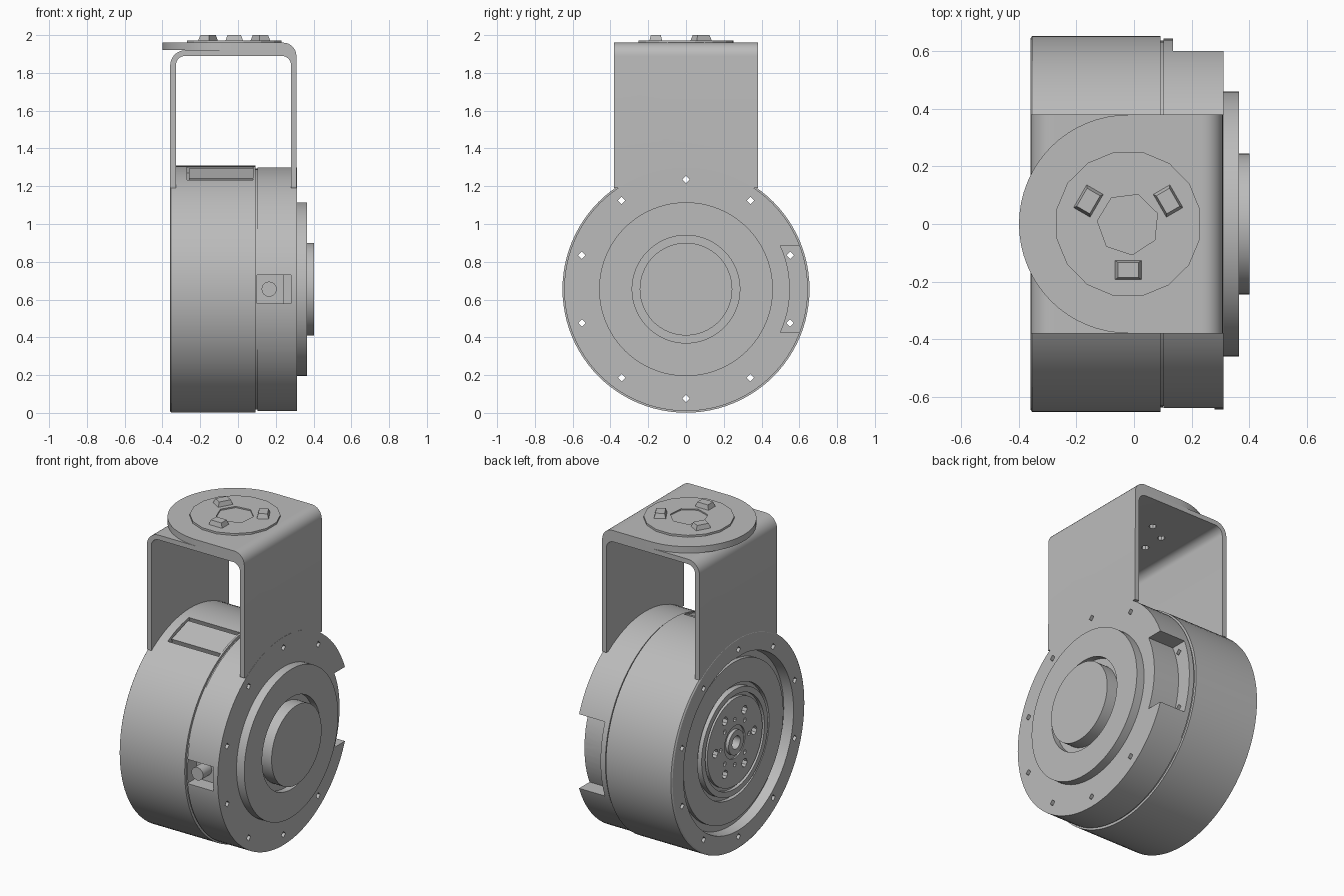
import bpy, bmesh, math
from mathutils import Matrix, Vector

if "Cube" in bpy.data.objects:
    bpy.data.objects.remove(bpy.data.objects["Cube"])

grey = bpy.data.materials.new("machined_grey")
grey.use_nodes = True
grey.diffuse_color = (0.5, 0.5, 0.5, 1)
grey.node_tree.nodes["Principled BSDF"].inputs["Base Color"].default_value = (0.5, 0.5, 0.5, 1)

CZ = 0.655  # height of the motor axis


def finish(name, bm):
    bmesh.ops.recalc_face_normals(bm, faces=bm.faces)
    me = bpy.data.meshes.new(name)
    bm.to_mesh(me)
    bm.free()
    me.materials.append(grey)
    ob = bpy.data.objects.new(name, me)
    bpy.context.collection.objects.link(ob)
    return ob


def prism(name, outlines, axis, lo, hi, taper=1.0):
    """Extrude one or more 2D outlines along an axis."""
    place = {"x": lambda a, b, t: (t, a, b),
             "y": lambda a, b, t: (a, t, b),
             "z": lambda a, b, t: (a, b, t)}[axis]
    bm = bmesh.new()
    for pts in outlines:
        n = len(pts)
        ca, cb = sum(p[0] for p in pts) / n, sum(p[1] for p in pts) / n
        low = [bm.verts.new(place(a, b, lo)) for a, b in pts]
        top = [bm.verts.new(place(ca + (a - ca) * taper, cb + (b - cb) * taper, hi)) for a, b in pts]
        bm.faces.new(low)
        bm.faces.new(top)
        for i in range(n):
            j = (i + 1) % n
            bm.faces.new((low[i], low[j], top[j], top[i]))
    return finish(name, bm)


def arc(ca, cb, r, start, end, n):
    angles = [math.radians(start + (end - start) * i / n) for i in range(n + 1)]
    return [(ca + r * math.cos(t), cb + r * math.sin(t)) for t in angles]


def ngon(ca, cb, r, n, start=0):
    return arc(ca, cb, r, start, start + 360, n)[:-1]


def ring_of(count, radius, r, sides, ca, cb, start=90):
    return [ngon(a, b, r, sides, 90) for a, b in ngon(ca, cb, radius, count, start)]


def rect(a0, a1, b0, b1):
    return [(a0, b0), (a1, b0), (a1, b1), (a0, b1)]


def lathe(name, profile, steps=96):
    """Turn an (x, radius) profile about the motor axis."""
    bm = bmesh.new()
    vs = [bm.verts.new((x, 0, CZ + r)) for x, r in profile]
    es = [bm.edges.new(p) for p in zip(vs, vs[1:])]
    bmesh.ops.spin(bm, geom=vs + es, cent=(0, 0, CZ), axis=(1, 0, 0),
                   angle=math.tau, steps=steps, use_duplicate=False)
    bmesh.ops.remove_doubles(bm, verts=bm.verts, dist=0.0005)
    return finish(name, bm)


def cut(target, cutter, keep=False):
    mod = target.modifiers.new("cut", "BOOLEAN")
    mod.operation, mod.solver, mod.object = "DIFFERENCE", "EXACT", cutter
    bpy.context.view_layer.objects.active = target
    bpy.ops.object.modifier_apply(modifier=mod.name)
    if not keep:
        bpy.data.objects.remove(cutter)


# Motor housing: recessed output face, drum, seam, rear cover, stepped boss
housing = lathe("motor_housing", [
    (-0.26, 0), (-0.26, 0.04), (-0.345, 0.04), (-0.345, 0.075), (-0.325, 0.075),
    (-0.325, 0.10), (-0.335, 0.10), (-0.335, 0.27), (-0.315, 0.27), (-0.315, 0.29),
    (-0.335, 0.29), (-0.335, 0.325), (-0.30, 0.325), (-0.30, 0.35), (-0.325, 0.35),
    (-0.325, 0.49), (-0.30, 0.49), (-0.30, 0.53), (-0.36, 0.54), (-0.36, 0.645),
    (-0.354, 0.654), (0.092, 0.654), (0.092, 0.638), (0.102, 0.638), (0.102, 0.645),
    (0.312, 0.645), (0.312, 0.46), (0.365, 0.46), (0.365, 0.285), (0.325, 0.285),
    (0.325, 0.245), (0.402, 0.245), (0.402, 0)])

# Bolt holes around the rim and in the output hub
rim_holes = prism("rim_hole_cutter", ring_of(10, 0.58, 0.02, 4, 0, CZ), "x", -0.5, 0.5)
cut(housing, rim_holes, keep=True)
cut(housing, prism("hub_holes", ring_of(6, 0.19, 0.026, 8, 0, CZ, 60)
                   + ring_of(8, 0.14, 0.014, 6, 0, CZ), "x", -0.5, -0.29))

# Cable window at the back of the rear cover
half = math.degrees(math.asin(0.23 / 0.55))
cut(housing, prism("window", [arc(0, CZ, 0.55, -half, half, 12)
                              + [(0.8, CZ + 0.23), (0.8, CZ - 0.23)]], "x", 0.135, 0.5))

# Connector pocket at the front with a round plug
cut(housing, prism("pocket", [rect(0.1, 0.24, CZ - 0.075, CZ + 0.075)], "y", -0.8, -0.55))
cut(housing, prism("pocket_step", [rect(0.23, 0.28, CZ - 0.075, CZ + 0.075)], "y", -0.8, -0.58))
plug = prism("connector_plug", [ngon(0.165, CZ, 0.04, 24)], "y", -0.635, -0.53)


# Sunk cover plate on the upper front of the drum
def tilt(ob):
    ob.data.transform(Matrix.Translation(Vector((0, 0, CZ))) @ Matrix.Rotation(math.radians(18), 4, "X"))
    return ob


cut(housing, tilt(prism("plate_pocket", [rect(-0.27, 0.08, -0.11, 0.11)], "z", 0.61, 0.8)))
cover_plate = tilt(prism("cover_plate", [rect(-0.26, 0.08, -0.085, 0.085)], "z", 0.59, 0.645))

# U bracket: outer outline, then inner outline back down
outer = ([(-0.359, 1.19)] + arc(-0.279, 1.84, 0.08, 180, 90, 8)
         + [(0.23, 1.92), (0.23, 1.96)] + arc(0.239, 1.89, 0.07, 90, 0, 8) + [(0.311, 1.19)])
inner = ([(0.281, 1.19)] + arc(0.231, 1.84, 0.05, 0, 90, 8)
         + arc(-0.279, 1.84, 0.05, 90, 180, 8) + [(-0.329, 1.19)])
bracket = prism("u_bracket", [outer + inner], "y", -0.38, 0.38)
cut(bracket, rim_holes)

# Round-ended mounting plate on top of the bracket
PX = -0.02
mount = prism("mounting_plate", [arc(PX, 0, 0.38, 90, 270, 32) + [(0.235, -0.38), (0.235, 0.38)]],
              "z", 1.92, 1.96)
under_holes = prism("under_holes", ring_of(6, 0.14, 0.022, 8, PX, 0), "z", 1.8, 1.94)
cut(bracket, under_holes, keep=True)
cut(mount, under_holes)

# Coupling disc with a shallow centre recess and three lugs
disc = prism("coupling_disc", [ngon(PX, 0, 0.255, 16, 11)], "z", 1.955, 1.972)
cut(disc, prism("disc_recess", [ngon(PX, 0, 0.108, 7, 20)], "z", 1.964, 2.1))
for i, angle in enumerate((30, 150, 270)):
    lug = prism("coupling_lug_%d" % (i + 1), [rect(0.125, 0.195, -0.048, 0.048)], "z", 1.965, 2.0, 0.75)
    lug.data.transform(Matrix.Translation((PX, 0, 0)) @ Matrix.Rotation(math.radians(angle), 4, "Z"))

# Smooth the curved parts, keeping edges crisp
bpy.ops.object.select_all(action="DESELECT")
for ob in (housing, plug, bracket, mount):
    ob.select_set(True)
bpy.context.view_layer.objects.active = housing
bpy.ops.object.shade_smooth_by_angle(angle=math.radians(30))
